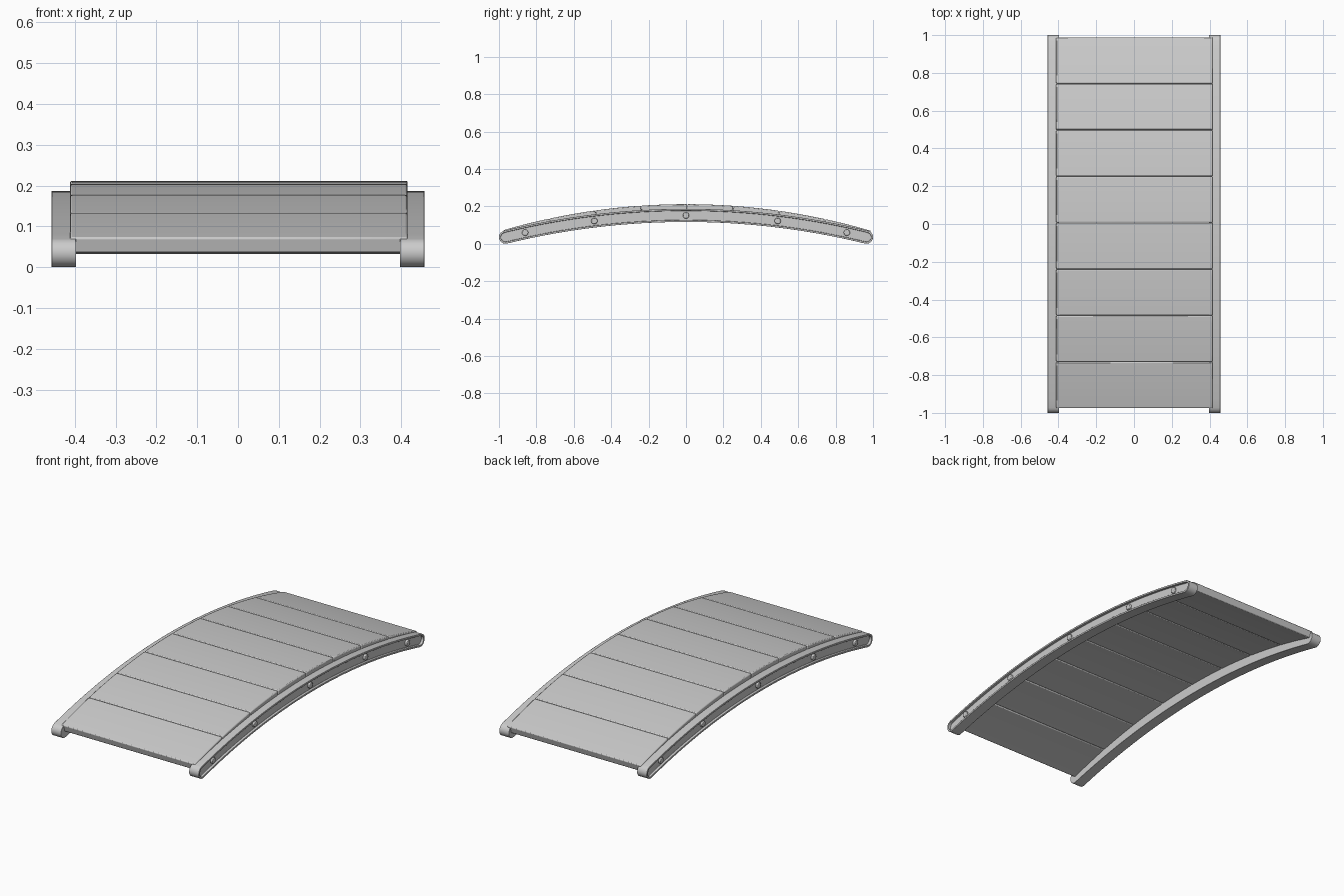
import bpy
import bmesh
from math import sin, cos, pi, radians, sqrt

cube = bpy.data.objects.get("Cube")
if cube:
    bpy.data.objects.remove(cube)

# Single grey finish
grey = bpy.data.materials.new("plain_grey")
grey.use_nodes = True
colour = (0.6, 0.6, 0.6, 1)
grey.diffuse_color = colour
grey.node_tree.nodes["Principled BSDF"].inputs["Base Color"].default_value = colour

RAIL_R, RAIL_Z, RAIL_HALF, RAIL_END = 4.06, 0.152, 0.035, 0.965
DECK_R, DECK_TOP, DECK_THICK = 3.5, 0.212, 0.04


def finish(name, bm, bevel):
    """Turn a bmesh into a named, bevelled, smooth-shaded object."""
    bmesh.ops.recalc_face_normals(bm, faces=bm.faces)
    mesh = bpy.data.meshes.new(name)
    bm.to_mesh(mesh)
    bm.free()
    mesh.materials.append(grey)
    obj = bpy.data.objects.new(name, mesh)
    bpy.context.collection.objects.link(obj)
    bpy.ops.object.select_all(action="DESELECT")
    obj.select_set(True)
    bpy.context.view_layer.objects.active = obj
    bpy.ops.object.shade_smooth_by_angle(angle=radians(32))
    mod = obj.modifiers.new("soft_edges", "BEVEL")
    mod.width = bevel
    mod.segments = 2
    mod.limit_method = "ANGLE"
    mod.angle_limit = radians(40)
    return obj


def arc_point(y, radius, crown, offset=0.0):
    """Point at a radial offset from an arc whose crown is at y = 0."""
    rise = sqrt(radius * radius - y * y)
    scale = (radius + offset) / radius
    return y * scale, crown - radius + rise * scale


def bridge(bm, a, b):
    n = len(a)
    for i in range(n):
        j = (i + 1) % n
        bm.faces.new((a[i], a[j], b[j], b[i]))


def rail_outline(half, steps=40, cap=10):
    """Curved bar outline with round ends: top run, cap, bottom run, cap."""
    ys = [-RAIL_END + 2 * RAIL_END * i / steps for i in range(steps + 1)]
    top = [arc_point(y, RAIL_R, RAIL_Z, half) for y in ys]
    low = [arc_point(y, RAIL_R, RAIL_Z, -half) for y in ys]
    cy, cz = arc_point(RAIL_END, RAIL_R, RAIL_Z)
    tilt = sin(RAIL_END / RAIL_R)
    turns = [pi / 2 - tilt - pi * k / cap for k in range(1, cap)]
    right = [(cy + half * cos(t), cz + half * sin(t)) for t in turns]
    left = [(-y, z) for y, z in right]
    half_cap = cap // 2
    # Start at the left tip so opposite points pair up across the bar
    upper = left[:half_cap][::-1] + top + right[:half_cap]
    lower = left[half_cap - 1:] + low + right[half_cap - 1:][::-1]
    return upper, lower[1:]


def make_rail(name, side):
    bm = bmesh.new()

    def loop(half, x):
        upper, lower = rail_outline(half)
        lower = [p for p in lower if p not in (upper[0], upper[-1])]
        ring = upper + lower[::-1]
        return [bm.verts.new((side * x, y, z)) for y, z in ring]

    def cap_face(ring):
        n = len(ring)
        bm.faces.new((ring[0], ring[1], ring[-1]))
        for i in range(1, n // 2 - 1):
            bm.faces.new((ring[i], ring[i + 1], ring[-i - 1], ring[-i]))
        m = n // 2
        bm.faces.new((ring[m - 1], ring[m], ring[m + 1]))

    # Inner face, outer rim, then the recessed side panel
    rings = [loop(RAIL_HALF, 0.397), loop(RAIL_HALF, 0.457),
             loop(0.025, 0.457), loop(0.025, 0.443)]
    for a, b in zip(rings, rings[1:]):
        bridge(bm, a, b)
    cap_face(rings[0])
    cap_face(rings[-1])
    return finish(name, bm, 0.003)


def make_plank(name, y0, y1, steps=6):
    bm = bmesh.new()
    rings = []
    for i in range(steps + 1):
        y = y0 + (y1 - y0) * i / steps
        ty, tz = arc_point(y, DECK_R, DECK_TOP)
        by, bz = arc_point(y, DECK_R, DECK_TOP, -DECK_THICK)
        corners = ((-0.412, ty, tz), (0.416, ty, tz),
                   (0.416, by, bz), (-0.412, by, bz))
        rings.append([bm.verts.new(c) for c in corners])
    for a, b in zip(rings, rings[1:]):
        bridge(bm, a, b)
    bm.faces.new(rings[0])
    bm.faces.new(rings[-1])
    return finish(name, bm, 0.005)


# Side rails with bolts set in the recesses
for label, side in (("left", 1), ("right", -1)):
    make_rail(label + "_rail", side)
    for i, y in enumerate((-0.86, -0.49, 0, 0.49, 0.86)):
        bm = bmesh.new()
        bmesh.ops.create_cone(bm, cap_ends=True, segments=20,
                              radius1=0.017, radius2=0.017, depth=0.016)
        bolt = finish(f"{label}_bolt_{i + 1}", bm, 0.004)
        by, bz = arc_point(y, RAIL_R, RAIL_Z)
        bolt.location = (side * 0.446, by, bz)
        bolt.rotation_euler = (0, side * pi / 2, 0)

# Deck planks
COUNT, START, END, GAP = 8, -0.977, 0.99, 0.001
pitch = (END - START) / COUNT
for i in range(COUNT):
    y = START + i * pitch
    make_plank(f"deck_plank_{i + 1}", y + GAP, y + pitch - GAP)
